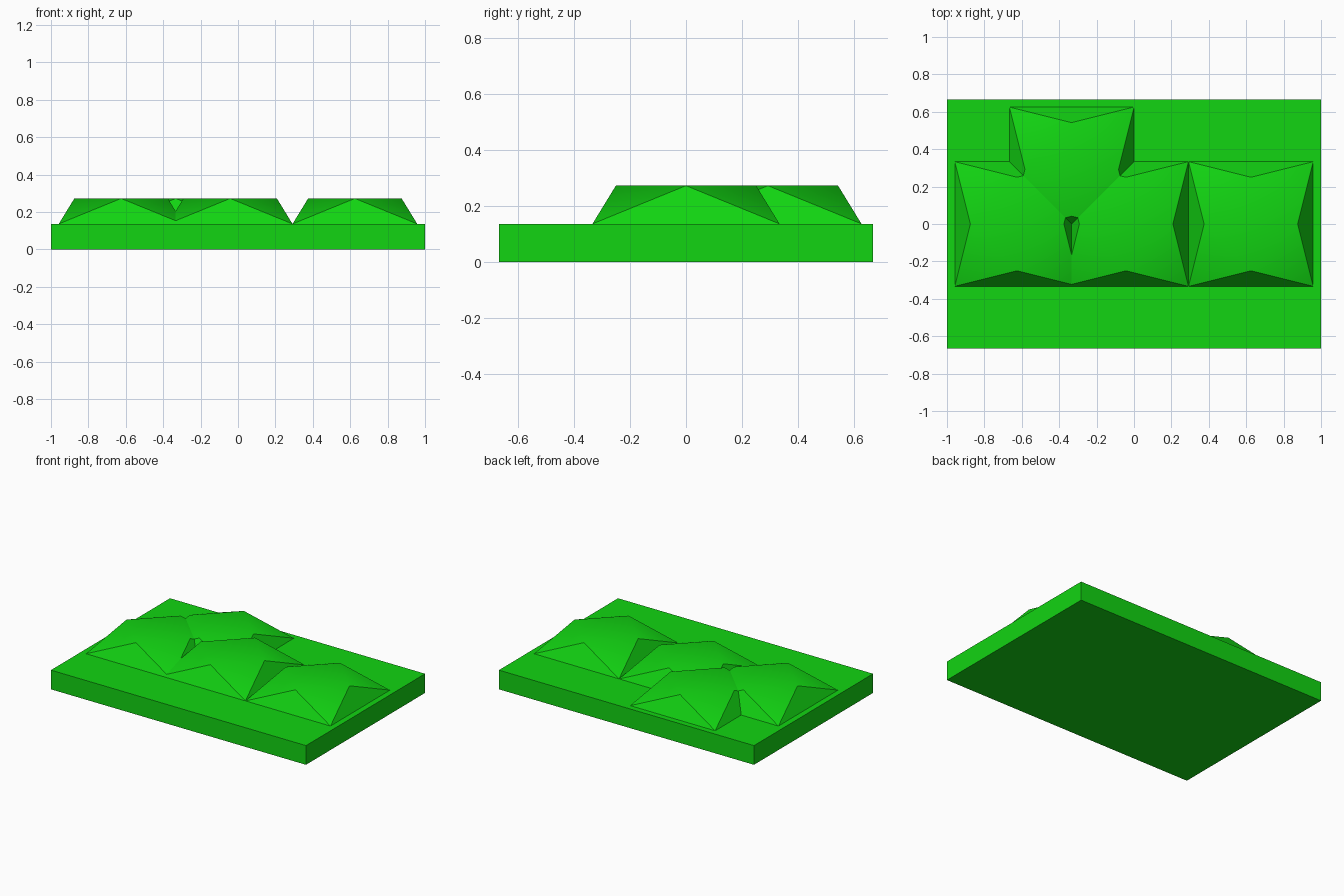
import bpy
import bmesh
import math

cube = bpy.data.objects.get("Cube")
if cube:
    bpy.data.objects.remove(cube, do_unlink=True)

BASE_TOP = 0.136
PEAK = 0.272
CORNER = 1 / 3   # half width of a mound's square footprint
MID = 0.25       # distance of each raised side point from the centre

green = bpy.data.materials.new("grass_green")
green.use_nodes = True
colour = (0.006, 0.66, 0.006, 1)
green.diffuse_color = colour
green.node_tree.nodes["Principled BSDF"].inputs["Base Color"].default_value = colour


def add_object(name, bm, location):
    bmesh.ops.recalc_face_normals(bm, faces=bm.faces)
    mesh = bpy.data.meshes.new(name)
    bm.to_mesh(mesh)
    bm.free()
    mesh.materials.append(green)
    obj = bpy.data.objects.new(name, mesh)
    obj.location = location
    bpy.context.collection.objects.link(obj)
    return obj


# Flat slab
bm = bmesh.new()
bmesh.ops.create_cube(bm, size=1)
bmesh.ops.scale(bm, vec=(2, 4 / 3, BASE_TOP), verts=bm.verts)
add_object("ground_slab", bm, (0, 0, BASE_TOP / 2))


# Mound: square footprint, raised side points, flat diamond top
def add_mound(name, x, y):
    bm = bmesh.new()
    corners, mids = [], []
    for i in range(4):
        a = i * math.pi / 2
        mids.append(bm.verts.new((MID * math.cos(a), MID * math.sin(a), PEAK - BASE_TOP)))
        a += math.pi / 4
        r = CORNER * math.sqrt(2)
        corners.append(bm.verts.new((r * math.cos(a), r * math.sin(a), 0)))
    centre = bm.verts.new((0, 0, PEAK - BASE_TOP))
    for i in range(4):
        bm.faces.new((centre, mids[i - 1], mids[i]))                # top
        bm.faces.new((mids[i - 1], corners[i - 1], mids[i]))        # corner slope
        bm.faces.new((corners[i - 1], corners[i], mids[i]))         # side slope
    bm.faces.new(corners[::-1])
    obj = add_object(name, bm, (x, y, BASE_TOP))
    bpy.ops.object.select_all(action="DESELECT")
    obj.select_set(True)
    bpy.context.view_layer.objects.active = obj
    bpy.ops.object.shade_smooth_by_angle(angle=math.radians(32))


for name, x, y in (
    ("right_mound", -0.625, 0),
    ("middle_mound", -0.042, 0),
    ("left_mound", 0.625, 0),
    ("back_mound", -0.333, 0.292),
):
    add_mound(name, x, y)
